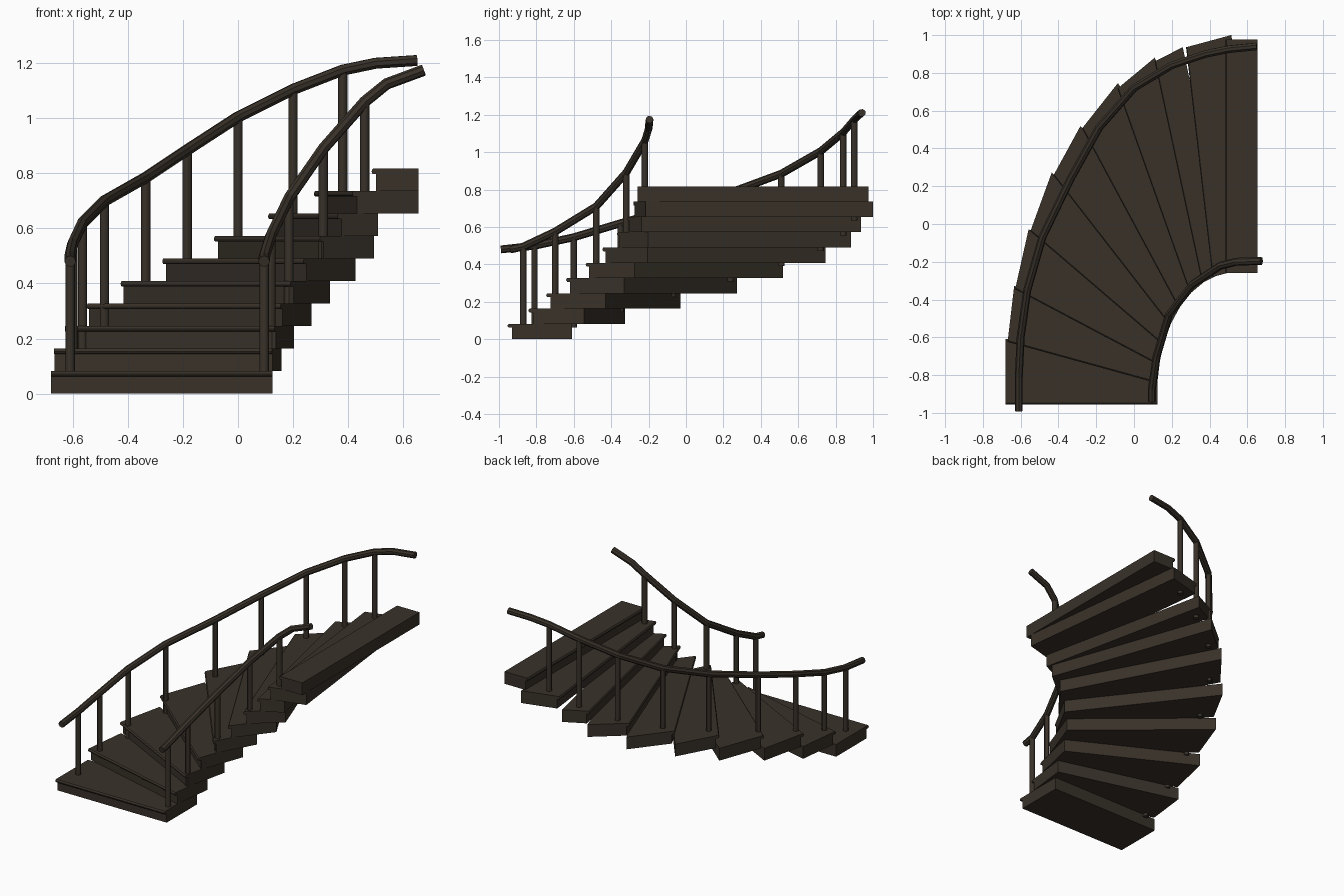
import bpy
from math import sin, cos, radians

if "Cube" in bpy.data.objects:
    bpy.data.objects.remove(bpy.data.objects["Cube"])

wood = bpy.data.materials.new("dark_wood")
wood.diffuse_color = (0.04, 0.031, 0.022, 1)
wood.use_nodes = True
wood.node_tree.nodes["Principled BSDF"].inputs["Base Color"].default_value = wood.diffuse_color

RISE = 0.0817
CX, CY, STRETCH = 0.532, -0.883, 1.534      # centre of the sweep; y is stretched
R_OUT, R_IN = 1.212, 0.407

# each step: (turn angle, depth behind the radial line)
STEPS = [(0, .178), (10.2, .15), (19, .172), (29.2, .185), (40, .176),
         (50.5, .2), (61.5, .178), (71.8, .11), (80, .197), (90, .123)]


def mesh_object(name, verts, faces):
    me = bpy.data.meshes.new(name)
    me.from_pydata(verts, [], faces)
    me.materials.append(wood)
    ob = bpy.data.objects.new(name, me)
    bpy.context.collection.objects.link(ob)
    return ob


def step(i, angle, back):
    # side profile with rounded nosing, swept from outer to inner radius
    h = RISE
    profile = [(back, 0), (back, h), (-.042, h), (-.0455, h - .005), (-.0466, h - .010),
               (-.0455, h - .015), (-.042, h - .020), (-.0303, h - .020), (-.0303, 0)]
    a = radians(angle)
    verts = []
    for r in (R_OUT, R_IN):
        for t, z in profile:
            verts.append((CX - r * cos(a) + t * sin(a),
                          CY + STRETCH * (r * sin(a) + t * cos(a)), z + i * RISE))
    n = len(profile)
    faces = [tuple(range(n)), tuple(range(2 * n - 1, n - 1, -1))]
    faces += [(k, k + n, (k + 1) % n + n, (k + 1) % n) for k in range(n)]
    mesh_object(f"step_{i + 1}", verts, faces)


def rail(name, points):
    cu = bpy.data.curves.new(name, 'CURVE')
    cu.dimensions = '3D'
    cu.bevel_depth = 0.021
    cu.bevel_resolution = 2
    cu.use_fill_caps = True
    sp = cu.splines.new('POLY')
    sp.points.add(len(points) - 1)
    for p, co in zip(sp.points, points):
        p.co = (*co, 1)
    sp.use_smooth = False
    cu.materials.append(wood)
    bpy.context.collection.objects.link(bpy.data.objects.new(name, cu))


def baluster(name, top, step_no):
    x, y, z1 = top
    z0 = max(0.01, step_no * RISE - 0.1)
    bpy.ops.mesh.primitive_cylinder_add(vertices=12, radius=0.017, depth=z1 - z0,
                                        location=(x, y, (z0 + z1) / 2))
    ob = bpy.context.object
    ob.name = name
    ob.data.materials.append(wood)
    bpy.ops.object.shade_smooth_by_angle()


# treads with risers
for i, (angle, back) in enumerate(STEPS):
    step(i, angle, back)

# handrails
outer = [(-.61, -.99, .48), (-.61, -.81, .50), (-.60, -.60, .545), (-.565, -.35, .62),
         (-.485, -.07, .70), (-.335, .24, .785), (-.185, .51, .885), (0, .72, 1.005),
         (.20, .84, 1.105), (.38, .90, 1.175), (.50, .925, 1.2), (.65, .94, 1.21)]
inner = [(.095, -.94, .48), (.095, -.87, .495), (.12, -.70, .575), (.185, -.48, .71),
         (.31, -.32, .89), (.46, -.22, 1.06), (.54, -.2, 1.125), (.675, -.195, 1.175)]
rail("outer_handrail", outer)
rail("inner_handrail", inner)

# balusters: every step outside, every second step inside
for k in range(9):
    baluster(f"outer_baluster_{k + 1}", outer[k + 1], k + 1)
for k in range(5):
    baluster(f"inner_baluster_{k + 1}", inner[k + 1], 2 * k + 1)
